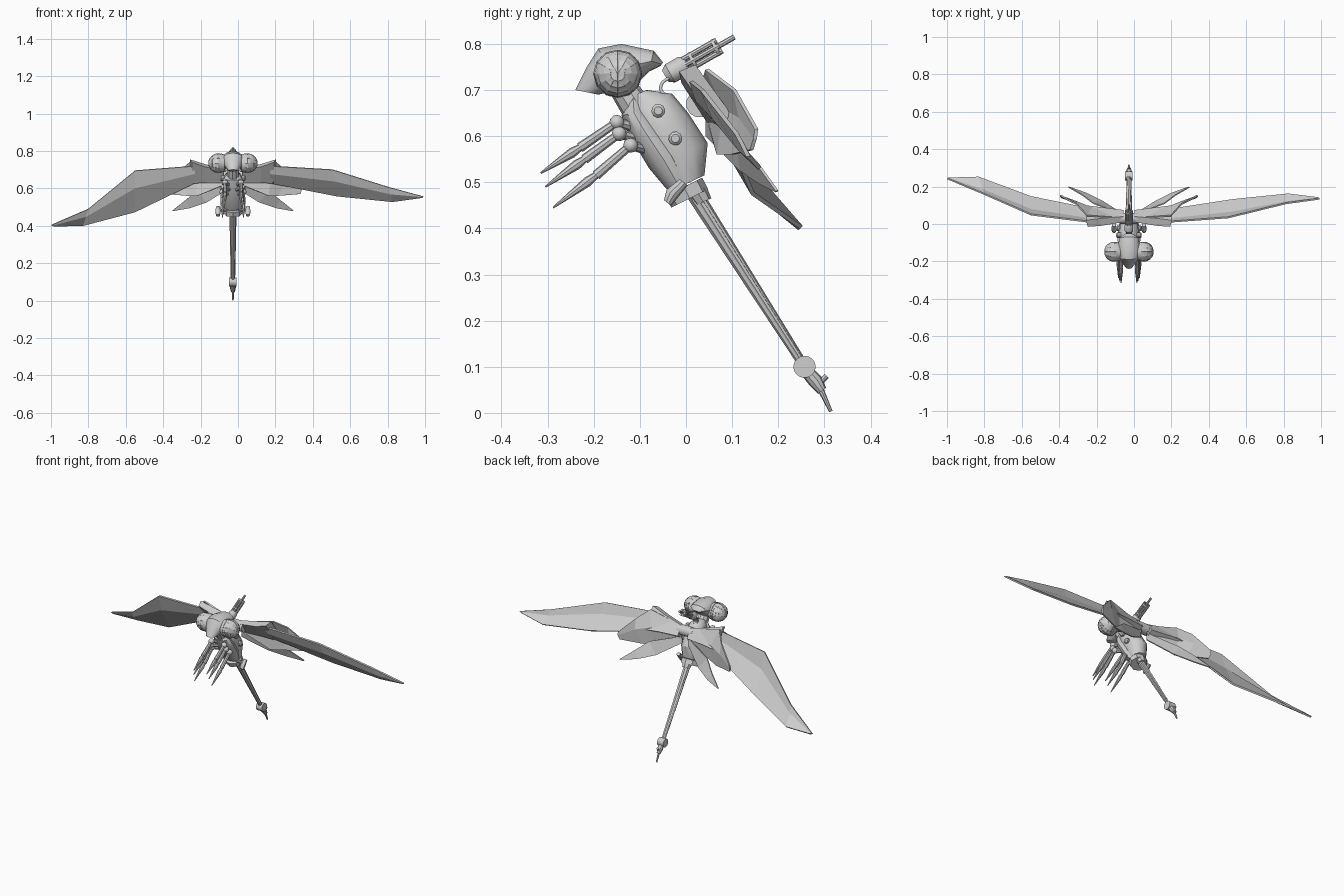
import bpy, bmesh, math
from mathutils import Vector

cube = bpy.data.objects.get("Cube")
if cube:
    bpy.data.objects.remove(cube)

CX = -0.027  # centre plane of the body
SIDES = (("left", 1), ("right", -1))

grey = bpy.data.materials.new("light_grey")
grey.use_nodes = True
grey.diffuse_color = (0.62, 0.62, 0.62, 1)
grey.node_tree.nodes["Principled BSDF"].inputs["Base Color"].default_value = (0.62, 0.62, 0.62, 1)


def finish(name, bm, smooth=True):
    bmesh.ops.recalc_face_normals(bm, faces=bm.faces)
    mesh = bpy.data.meshes.new(name)
    bm.to_mesh(mesh)
    bm.free()
    mesh.materials.append(grey)
    ob = bpy.data.objects.new(name, mesh)
    bpy.context.collection.objects.link(ob)
    if smooth:
        bpy.ops.object.select_all(action='DESELECT')
        bpy.context.view_layer.objects.active = ob
        ob.select_set(True)
        bpy.ops.object.shade_smooth_by_angle(angle=math.radians(35))
    return ob


def skin(bm, rings, closed=True):
    """Join neighbouring rings of points with quads, capping closed ones."""
    rows = [[bm.verts.new(p) for p in ring] for ring in rings]
    n = len(rows[0])
    for a, b in zip(rows, rows[1:]):
        for i in range(n if closed else n - 1):
            j = (i + 1) % n
            bm.faces.new((a[i], a[j], b[j], b[i]))
    if closed:
        bm.faces.new(rows[0])
        bm.faces.new(rows[-1])


def hull(name, sections, n=12):
    """Loft oval sections given as front y, z, back y, z and half width."""
    rings = []
    for fy, fz, by, bz, w in sections:
        f, b = Vector((CX, fy, fz)), Vector((CX, by, bz))
        ring = []
        for i in range(n):
            t = 2 * math.pi * i / n
            ring.append((f + b) / 2 + (f - b) / 2 * math.cos(t) + Vector((w * math.sin(t), 0, 0)))
        rings.append(ring)
    bm = bmesh.new()
    skin(bm, rings)
    return finish(name, bm)


def rod(name, points, radii, n=10):
    """Round bar through points, x measured from the centre plane."""
    pts = [Vector((CX + x, y, z)) for x, y, z in points]
    axis = (pts[-1] - pts[0]).normalized()
    u = axis.orthogonal().normalized()
    v = axis.cross(u)
    rings = []
    for p, r in zip(pts, radii):
        angles = [2 * math.pi * i / n for i in range(n)]
        rings.append([p + r * (u * math.cos(t) + v * math.sin(t)) for t in angles])
    bm = bmesh.new()
    skin(bm, rings)
    return finish(name, bm)


def plate(name, rows, thickness):
    bm = bmesh.new()
    skin(bm, rows, closed=False)
    ob = finish(name, bm, smooth=False)
    mod = ob.modifiers.new("thickness", 'SOLIDIFY')
    mod.thickness = thickness
    mod.offset = 0
    return ob


def ball(name, centre, r, seg=16, inset=False):
    bm = bmesh.new()
    bmesh.ops.create_uvsphere(bm, u_segments=seg, v_segments=10, radius=r)
    for v in bm.verts:  # poles point sideways
        v.co = Vector((v.co.z + CX + centre[0], v.co.y + centre[1], -v.co.x + centre[2]))
    if inset:
        bmesh.ops.inset_individual(bm, faces=bm.faces[:], thickness=0.001, depth=0.001)
    return finish(name, bm)


# Head
hull("head_shell", [
    (-.24, .70, -.19, .69, .025), (-.215, .75, -.17, .695, .045), (-.19, .79, -.15, .70, .058),
    (-.14, .80, -.12, .70, .062), (-.07, .785, -.08, .74, .05), (-.05, .76, -.055, .752, .02)])
for side, s in SIDES:
    ball("eye_" + side, (s * .08, -.148, .735), .052, 12, True)
    rod("eye_socket_" + side, [(s * .045, -.148, .735), (s * .066, -.148, .735)], (.046, .052), 16)
rod("neck", [(0, -.14, .71), (0, -.10, .65)], (.03, .035))
ball("neck_joint", (0, -.118, .677), .03)

# Thorax with a raised chest plate
hull("thorax", [
    (-.12, .685, -.085, .70, .025), (-.13, .645, -.03, .692, .045), (-.115, .60, .005, .65, .055),
    (-.075, .535, .047, .585, .055), (-.035, .48, .04, .515, .042)])
hull("chest_plate", [
    (-.125, .68, -.105, .69, .03), (-.14, .645, -.085, .655, .05), (-.122, .60, -.06, .625, .061),
    (-.08, .53, -.012, .56, .06), (-.042, .485, .01, .50, .046)])
for side, s in SIDES:
    for i, (y, z) in enumerate([(-.06, .655), (-.023, .595)]):
        rod(f"side_boss_{side}_{i}", [(s * .03, y, z), (s * .062, y, z), (s * .068, y, z)], (.015, .015, .009))
    rod("hip_pod_" + side, [(s * .08, -.04, .455), (s * .08, -.03, .475), (s * .08, -.005, .50)], (.01, .015, .011))
    rod("pod_mount_" + side, [(s * .03, -.02, .485), (s * .08, -.02, .485)], (.008, .008))

# Waist collar
hull("waist_collar", [(-.045, .47, .035, .51, .05), (-.032, .445, .048, .485, .05)], 8)
hull("waist_socket", [(.0, .475, .045, .49, .03), (.02, .45, .055, .465, .024)], 8)

# Tail and stinger
rod("tail", [(0, .015, .48), (0, .257, .10)], (.018, .01), 8)
for side, s in SIDES:
    rod("tail_rail_" + side, [(s * .012, .03, .46), (s * .007, .25, .115)], (.007, .005), 6)
rod("tail_joint", [(-.02, .257, .10), (.02, .257, .10)], (.024, .024), 20)
rod("stinger_base", [(0, .262, .09), (0, .28, .07), (0, .295, .048)], (.014, .016, .011))
rod("stinger_tip", [(0, .29, .055), (0, .314, .003)], (.007, .004), 8)
rod("stinger_nub", [(0, .285, .06), (0, .305, .08)], (.006, .006), 8)

# Three legs on each side
legs = [(-.15, .63, -.23, .575, -.315, .52),
        (-.145, .605, -.22, .55, -.305, .49),
        (-.12, .58, -.195, .515, -.288, .445)]
for side, s in SIDES:
    for i, (y, z, ky, kz, ty, tz) in enumerate(legs):
        x = s * (.042 + .007 * i)
        ball(f"leg_joint_{side}_{i}", (x, y, z), .016, 12)
        rod(f"leg_hip_{side}_{i}", [(s * .02, y + .04, z - .01), (x, y, z)], (.012, .01), 8)
        rod(f"leg_upper_{side}_{i}", [(x, y, z), (x, ky, kz)], (.009, .011), 8)
        mid_y, mid_z = ky + (ty - ky) * .2, kz + (tz - kz) * .2
        rod(f"leg_claw_{side}_{i}", [(x, ky, kz), (x, mid_y, mid_z), (x, ty, tz)], (.008, .011, .002), 8)

# Rotary gun on the back
start, end = Vector((0, -.045, .73)), Vector((0, .105, .815))
axis = (end - start).normalized()
across = Vector((1, 0, 0))
up = across.cross(axis)
rod("gun_body", [start, start + axis * .012, start + axis * .045, start + axis * .055], (.014, .023, .023, .016), 12)
rod("gun_shaft", [start, end], (.007, .006), 8)
for i in range(6):
    t = i * math.pi / 3
    off = (across * math.cos(t) + up * math.sin(t)) * .015
    rod(f"gun_barrel_{i}", [start + axis * .05 + off, start + axis * .135 + off], (.006, .006), 8)
for i, d in enumerate((.065, .122)):
    rod(f"gun_clamp_{i}", [start + axis * d, start + axis * (d + .007)], (.02, .02), 12)
for i, x in enumerate((-.012, 0, .012)):
    curve = bpy.data.curves.new(f"gun_cable_{i}", 'CURVE')
    curve.dimensions = '3D'
    curve.bevel_depth = .004
    curve.bevel_resolution = 1
    spline = curve.splines.new('BEZIER')
    spline.bezier_points.add(2)
    for p, (y, z) in zip(spline.bezier_points, [(-.025, .735), (-.055, .705), (-.035, .68)]):
        p.co = (CX + x, y, z)
        p.handle_left_type = p.handle_right_type = 'AUTO'
    curve.materials.append(grey)
    bpy.context.collection.objects.link(bpy.data.objects.new(f"gun_cable_{i}", curve))
rod("wing_hub", [(-.05, .03, .67), (.05, .03, .67)], (.03, .03), 12)

# Wing roots, covers and small hind wings
for side, s in SIDES:
    def at(x, y, z):
        return Vector((CX + s * x, y, z))
    bm = bmesh.new()
    skin(bm, [[at(.03, .01, .69), at(.03, .04, .70), at(.03, .075, .65), at(.03, .045, .63)],
              [at(.15, -.01, .715), at(.15, .03, .73), at(.15, .09, .65), at(.15, .055, .63)],
              [at(.22, -.015, .74), at(.23, .02, .755), at(.23, .10, .645), at(.215, .065, .625)]])
    finish("wing_sheath_" + side, bm, smooth=False)
    plate("wing_cover_" + side, [
        [at(.02, .03, .69), at(.02, .045, .66), at(.02, .05, .63)],
        [at(.225, .045, .745), at(.2, .085, .66), at(.19, .07, .56)],
        [at(.28, .105, .70), at(.28, .118, .64), at(.24, .10, .56)],
        [at(.365, .153, .615), at(.368, .15, .595), at(.36, .142, .57)]], .008)
    plate("hind_wing_" + side, [
        [at(.02, .045, .64), at(.02, .045, .60)],
        [at(.19, .11, .59), at(.14, .12, .525)],
        [at(.25, .155, .54), at(.23, .165, .495)],
        [at(.323, .197, .482), at(.32, .197, .479)]], .006)

# Main wings, each a leading and a trailing edge with a ridge between
wings = {
    "left": ([(.17, .01, .72), (.505, .035, .70), (.81, .11, .605), (.992, .135, .556)],
             [(.17, .075, .63), (.53, .13, .56), (.825, .16, .53), (.985, .14, .552)]),
    "right": ([(-.23, .01, .72), (-.55, .05, .695), (-.80, .16, .49), (-.998, .243, .404)],
              [(-.23, .08, .63), (-.55, .145, .475), (-.83, .25, .402), (-.985, .246, .40)])}
for side, (lead, trail) in wings.items():
    rows = []
    for k, (a, b) in enumerate(zip(lead, trail)):
        a, b = Vector(a), Vector(b)
        bulge = Vector((0, -.012, -.005)) * (1 if k < 3 else 0)
        rows.append([a, a.lerp(b, .4) + bulge, b])
    plate("main_wing_" + side, rows, .009)
